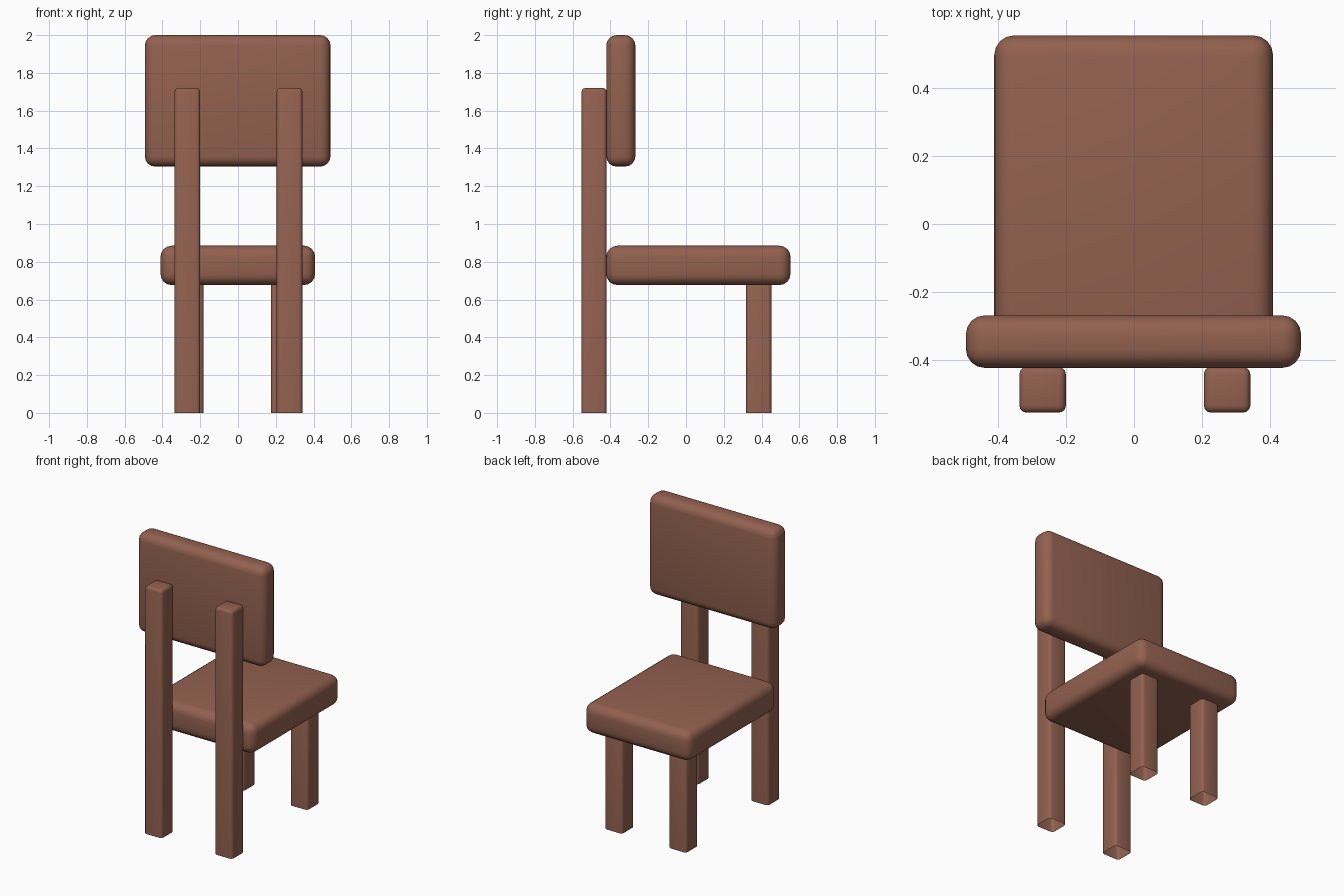
import bpy, bmesh, math
from mathutils import Vector

if "Cube" in bpy.data.objects:
    bpy.data.objects.remove(bpy.data.objects["Cube"])

wood = bpy.data.materials.new("reddish brown wood")
wood.diffuse_color = (0.29, 0.12, 0.08, 1)
wood.use_nodes = True
wood.node_tree.nodes["Principled BSDF"].inputs["Base Color"].default_value = wood.diffuse_color


def rounded_box(name, lo, hi, radius, segments, open_bottom=False):
    """Box between two corners with rounded edges; optionally hollow underneath."""
    lo, hi = Vector(lo), Vector(hi)
    bm = bmesh.new()
    bmesh.ops.create_cube(bm, size=1)
    for v in bm.verts:
        v.co = Vector((v.co[i] + 0.5) * (hi[i] - lo[i]) + lo[i] for i in range(3))
    edges = [e for e in bm.edges
             if not (open_bottom and all(v.co.z < lo.z + 1e-4 for v in e.verts))]
    bmesh.ops.bevel(bm, geom=edges, offset=radius, segments=segments,
                    profile=0.5, affect='EDGES', clamp_overlap=True)
    if open_bottom:
        bottom = [f for f in bm.faces if all(v.co.z < lo.z + 1e-4 for v in f.verts)]
        bmesh.ops.delete(bm, geom=bottom, context='FACES')
    mesh = bpy.data.meshes.new(name)
    bm.to_mesh(mesh)
    bm.free()
    mesh.materials.append(wood)
    obj = bpy.data.objects.new(name, mesh)
    bpy.context.collection.objects.link(obj)
    bpy.context.view_layer.objects.active = obj
    bpy.ops.object.select_all(action='DESELECT')
    obj.select_set(True)
    bpy.ops.object.shade_smooth_by_angle(angle=math.radians(40))
    return obj


# Seat and backrest
rounded_box("seat", (-0.41, -0.422, 0.677), (0.408, 0.553, 0.885), 0.058, 4)
rounded_box("backrest", (-0.493, -0.422, 1.304), (0.49, -0.268, 2.0), 0.055, 4)

# Tall back legs and short front legs, open at the floor
for side, back_x, front_x in (("left", -0.268, -0.25), ("right", 0.273, 0.243)):
    rounded_box(f"back_leg_{side}", (back_x - 0.068, -0.553, 0),
                (back_x + 0.068, -0.42, 1.72), 0.02, 3, True)
    rounded_box(f"front_leg_{side}", (front_x - 0.068, 0.318, 0),
                (front_x + 0.068, 0.453, 0.70), 0.02, 3, True)
